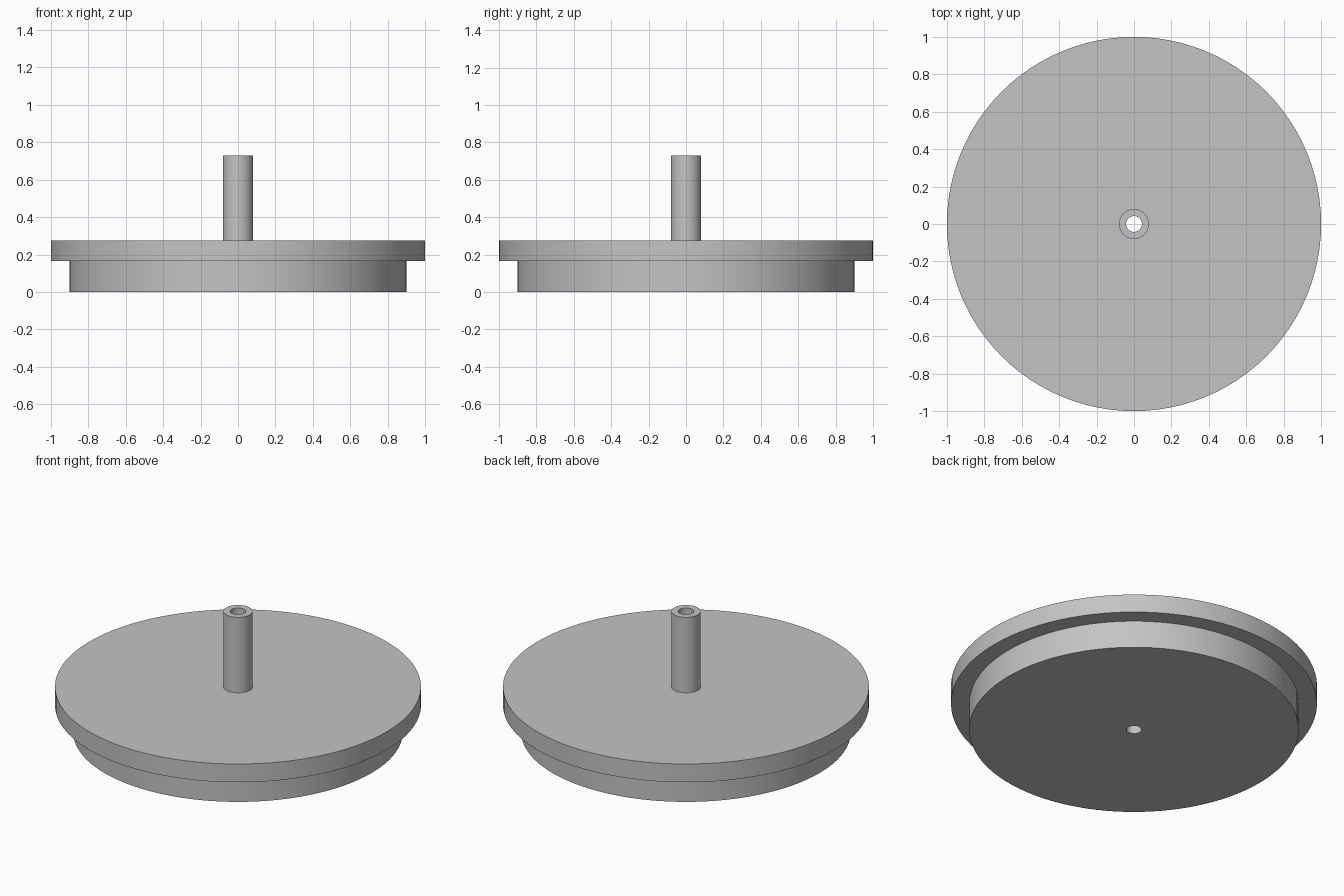
import bpy
import bmesh
from math import cos, sin, tau, radians

cube = bpy.data.objects.get("Cube")
if cube:
    bpy.data.objects.remove(cube, do_unlink=True)

SEGMENTS = 96

# Plain grey material
grey = bpy.data.materials.new("light_grey")
grey.use_nodes = True
colour = (0.55, 0.55, 0.55, 1)
grey.diffuse_color = colour
grey.node_tree.nodes["Principled BSDF"].inputs["Base Color"].default_value = colour


def lathe(name, profile):
    """Revolve a closed (radius, height) profile around the z axis."""
    bm = bmesh.new()
    rings = []
    for i in range(SEGMENTS):
        a = tau * i / SEGMENTS
        rings.append([bm.verts.new((r * cos(a), r * sin(a), z)) for r, z in profile])
    n = len(profile)
    for i, ring in enumerate(rings):
        nxt = rings[(i + 1) % SEGMENTS]
        for j in range(n):
            k = (j + 1) % n
            bm.faces.new((ring[j], nxt[j], nxt[k], ring[k]))
    bmesh.ops.recalc_face_normals(bm, faces=bm.faces)
    mesh = bpy.data.meshes.new(name)
    bm.to_mesh(mesh)
    bm.free()
    mesh.materials.append(grey)
    obj = bpy.data.objects.new(name, mesh)
    bpy.context.collection.objects.link(obj)
    bpy.ops.object.select_all(action="DESELECT")
    obj.select_set(True)
    bpy.context.view_layer.objects.active = obj
    bpy.ops.object.shade_smooth_by_angle(angle=radians(30))
    return obj


BORE, STEM, BASE, RIM = 0.042, 0.08, 0.9, 1.0
RIM_BOTTOM, RIM_TOP, STEM_TOP = 0.165, 0.275, 0.73

# Stepped lid with a hollow stem, bored right through
lathe("stepped_lid_with_stem", [
    (BORE, 0), (BASE, 0),
    (BASE, RIM_BOTTOM), (RIM, RIM_BOTTOM),
    (RIM, RIM_TOP), (STEM, RIM_TOP),
    (STEM, STEM_TOP), (BORE, STEM_TOP),
])
